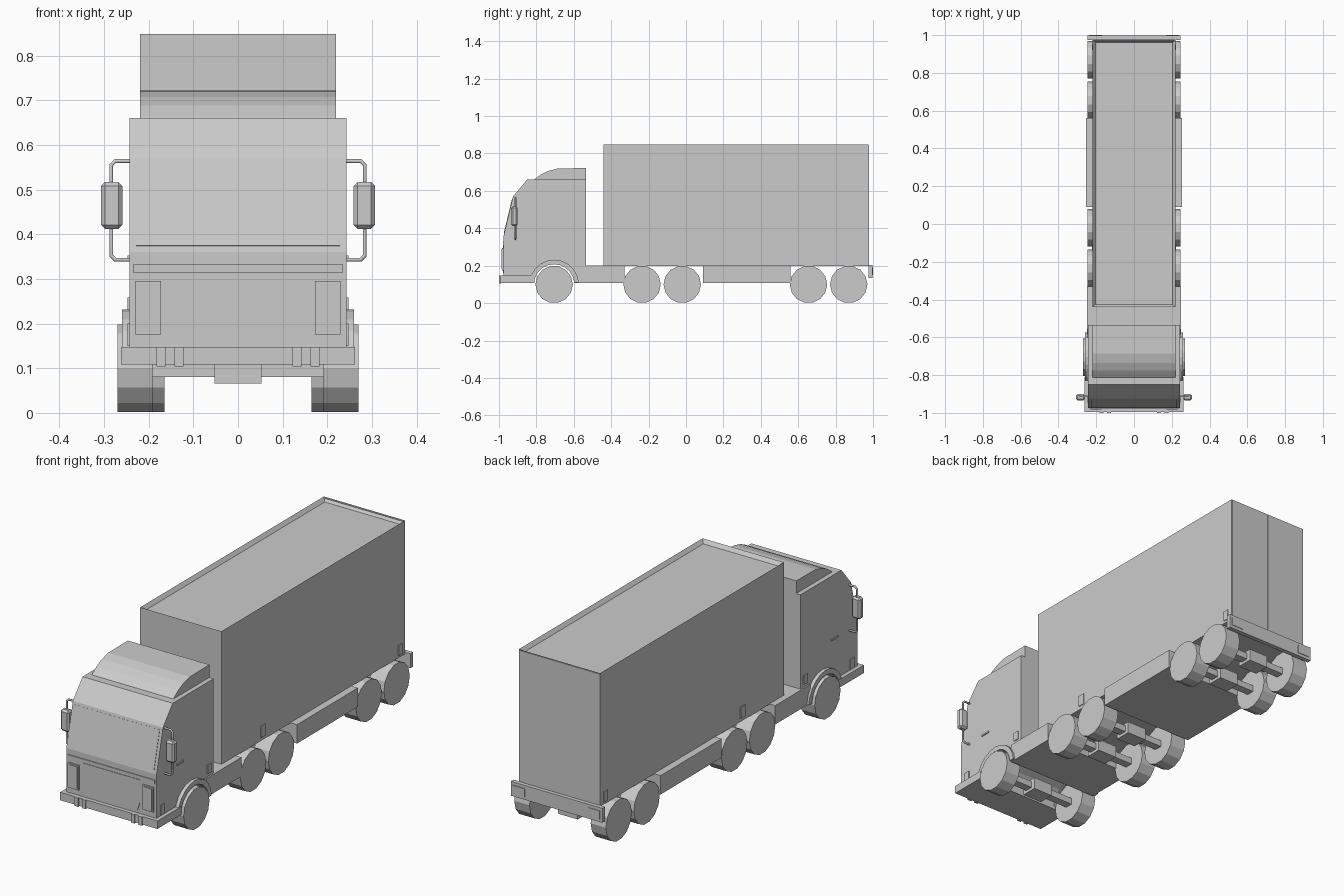
import bpy, bmesh, math
from mathutils import Vector

cube = bpy.data.objects.get("Cube")
if cube:
    bpy.data.objects.remove(cube, do_unlink=True)

grey = bpy.data.materials.new("plain grey")
grey.use_nodes = True
COLOUR = (0.6, 0.6, 0.6, 1)
grey.diffuse_color = COLOUR
grey.node_tree.nodes["Principled BSDF"].inputs["Base Color"].default_value = COLOUR


def finish(name, bm):
    bmesh.ops.recalc_face_normals(bm, faces=bm.faces)
    mesh = bpy.data.meshes.new(name)
    bm.to_mesh(mesh)
    bm.free()
    mesh.materials.append(grey)
    obj = bpy.data.objects.new(name, mesh)
    bpy.context.scene.collection.objects.link(obj)
    return obj


def box(name, x, y, z, bevel=0):
    """Box from (low, high) ranges."""
    bm = bmesh.new()
    bmesh.ops.create_cube(bm, size=1)
    for v in bm.verts:
        v.co = [(r[0] + r[1]) / 2 + c * (r[1] - r[0]) for r, c in zip((x, y, z), v.co)]
    if bevel:
        bmesh.ops.bevel(bm, geom=bm.edges[:], offset=bevel, segments=1, affect='EDGES')
    return finish(name, bm)


def prism(name, points, low, high, axis="x"):
    """Extrude a profile: (y, z) along x, or (x, z) along y."""
    def place(p, d):
        return (d, p[0], p[1]) if axis == "x" else (p[0], d, p[1])
    bm = bmesh.new()
    a = [bm.verts.new(place(p, low)) for p in points]
    b = [bm.verts.new(place(p, high)) for p in points]
    bm.faces.new(a)
    bm.faces.new(b)
    for i in range(len(a)):
        j = (i + 1) % len(a)
        bm.faces.new((a[i], a[j], b[j], b[i]))
    return finish(name, bm)


def arc(cy, cz, r, start, end, steps):
    angles = [math.radians(start + (end - start) * i / steps) for i in range(steps + 1)]
    return [(cy + r * math.cos(t), cz + r * math.sin(t)) for t in angles]


def span(side, a, b):
    return tuple(sorted((side * a, side * b)))


# Cab with wheel arch, and roof fairing
FRONT, AXLE = -0.975, -0.705
cab = [(FRONT, 0.11), (FRONT, 0.36), (-0.925, 0.57), (-0.85, 0.66), (-0.535, 0.66), (-0.535, 0.19), (-0.585, 0.11)]
prism("cab", cab + arc(AXLE, 0.1, 0.115, 5, 175, 10), -0.243, 0.243)
fairing = [(-0.82, 0.65), (-0.81, 0.662), (-0.775, 0.688), (-0.735, 0.707), (-0.685, 0.72),
           (-0.535, 0.722), (-0.535, 0.65)]
prism("roof_fairing", fairing, -0.22, 0.22)

# Windscreen plate following the sloping face
screen = [(-0.974, 0.375), (-0.93, 0.558), (-0.925, 0.556), (-0.965, 0.372)]
prism("windscreen", screen, -0.228, 0.228)

# Nose panels, headlamps and bumper
box("grille_strip", (-0.235, 0.235), (-0.979, -0.97), (0.314, 0.332))
nose = [(-0.155, 0.312), (-0.155, 0.2), (-0.142, 0.16), (0.142, 0.16), (0.155, 0.2), (0.155, 0.312)]
prism("nose_panel", nose, -0.978, -0.97, "y")
box("front_bumper", (-0.262, 0.262), (-0.995, -0.81), (0.108, 0.147))

# Chassis blocks between the wheel groups
box("front_chassis", (-0.25, 0.25), (-0.6, -0.33), (0.108, 0.2))
box("middle_chassis", (-0.255, 0.255), (0.09, 0.56), (0.108, 0.2))
box("rear_bumper", (-0.247, 0.247), (0.975, 0.997), (0.135, 0.205))

# Cargo body with a recessed roof
body = bmesh.new()
bmesh.ops.create_cube(body, size=1)
for v in body.verts:
    v.co = Vector((v.co.x * 0.438, 0.267 + v.co.y * 1.415, 0.523 + v.co.z * 0.65))
body.faces.ensure_lookup_table()
roof = max(body.faces, key=lambda f: f.calc_center_median().z)
bmesh.ops.inset_region(body, faces=[roof], thickness=0.02)
for v in roof.verts:
    v.co.z -= 0.018
finish("cargo_body", body)

# Arch band over each front wheel
arch = arc(AXLE, 0.1, 0.132, 5, 175, 10) + arc(AXLE, 0.1, 0.108, 175, 5, 10)

# Paired parts
for side, word in ((1, "left"), (-1, "right")):
    prism(word + "_wheel_arch", arch, *span(side, 0.19, 0.26))
    box(word + "_headlamp", span(side, 0.172, 0.23), (-0.983, -0.97), (0.175, 0.295))
    box(word + "_headlamp_glass", span(side, 0.178, 0.224), (-0.986, -0.98), (0.181, 0.289))
    for i, x in enumerate((0.132, 0.172)):
        box(f"{word}_bumper_tab_{i}", span(side, x - 0.01, x + 0.01), (-1.0, -0.99), (0.104, 0.147))

    # Mirror and its bent tube
    box(word + "_mirror", span(side, 0.259, 0.307), (-0.935, -0.9), (0.412, 0.517), 0.009)
    tube = bpy.data.curves.new(word + "_mirror_arm", 'CURVE')
    tube.dimensions = '3D'
    tube.bevel_depth = 0.005
    tube.bevel_resolution = 1
    tube.use_fill_caps = True
    line = tube.splines.new('POLY')
    path = [(0.23, 0.564), (0.275, 0.564), (0.284, 0.555), (0.284, 0.352), (0.275, 0.343), (0.23, 0.343)]
    line.points.add(len(path) - 1)
    for point, (x, z) in zip(line.points, path):
        point.co = (side * x, -0.912, z, 1)
    tube.materials.append(grey)
    bpy.context.scene.collection.objects.link(bpy.data.objects.new(word + "_mirror_arm", tube))

    # Door handle, steps and marker plates
    box(word + "_door_handle", span(side, 0.24, 0.248), (-0.82, -0.77), (0.345, 0.353))
    box(word + "_front_marker", span(side, 0.24, 0.247), (-0.945, -0.915), (0.15, 0.2))
    box(word + "_cab_marker", span(side, 0.24, 0.247), (-0.585, -0.555), (0.215, 0.258))
    box(word + "_body_marker", span(side, 0.215, 0.223), (-0.14, -0.105), (0.215, 0.27))
    box(word + "_rear_marker", span(side, 0.215, 0.223), (0.92, 0.95), (0.21, 0.26))

    # Rear door leaf and lamp
    box(word + "_rear_door", span(side, 0.001, 0.217), (0.97, 0.978), (0.205, 0.845))
    box(word + "_rear_lamp", span(side, 0.17, 0.235), (0.99, 1.0), (0.15, 0.19))

# Wheels, axle beams and differentials
for n, y in enumerate((AXLE, -0.235, -0.02, 0.655, 0.87)):
    inner, outer = (0.192, 0.27) if n == 0 else (0.165, 0.247)
    rim = arc(y, 0.1, 0.1, 0, 360, 14)[:-1]
    for side, word in ((1, "left"), (-1, "right")):
        prism(f"{word}_wheel_{n}", rim, *span(side, inner, outer))
    box(f"axle_{n}", (-0.2, 0.2), (y - 0.02, y + 0.02), (0.08, 0.112))
    box(f"differential_{n}", (-0.053, 0.053), (y - 0.04, y + 0.04), (0.066, 0.125))
